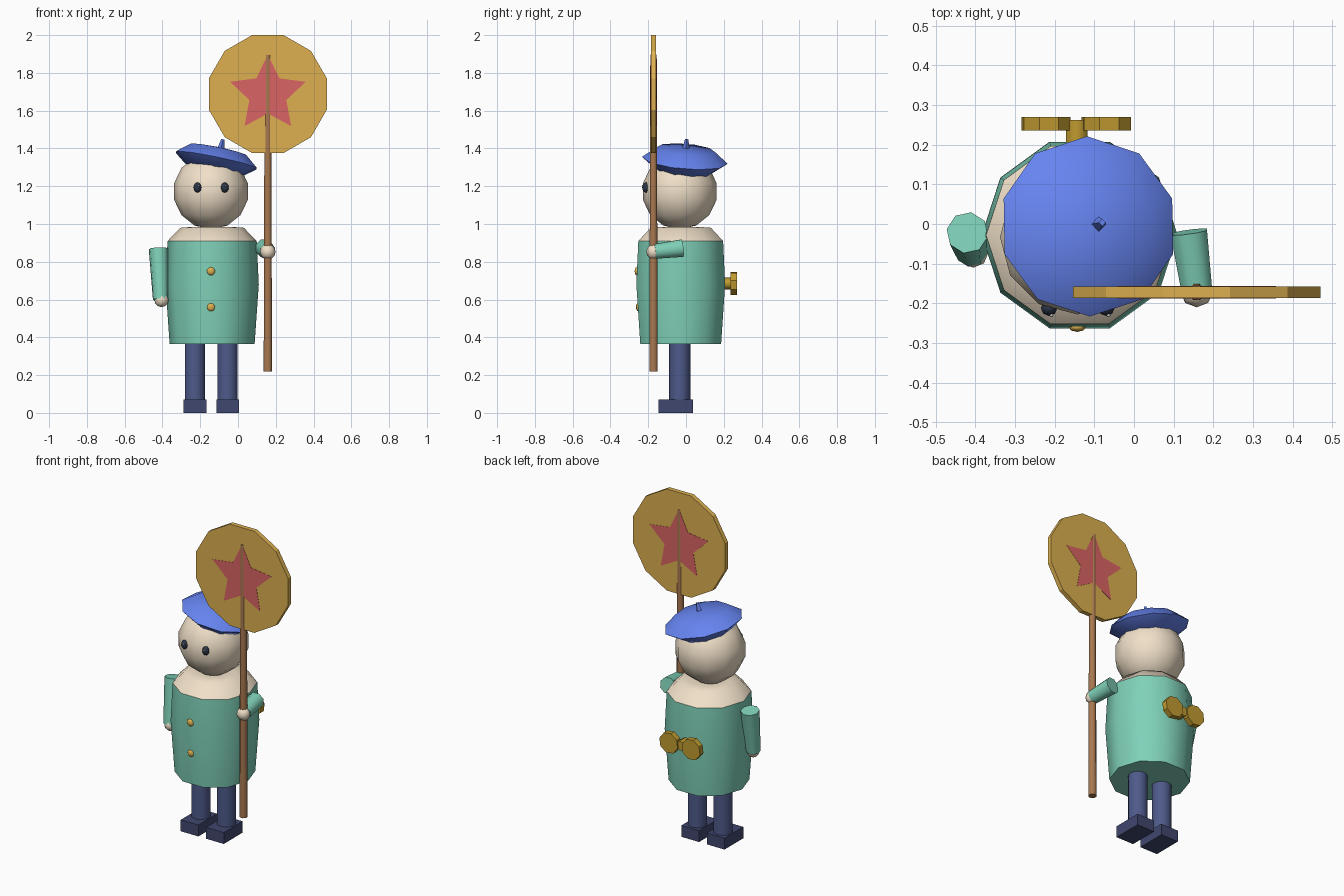
import bpy, bmesh
from math import sin, cos, pi, radians
from mathutils import Vector, Matrix, Euler

if "Cube" in bpy.data.objects:
    bpy.data.objects.remove(bpy.data.objects["Cube"])

mats = {}


def mat(name, hexcol):
    rgb = [int(hexcol[i:i + 2], 16) / 255 for i in (0, 2, 4)]
    m = bpy.data.materials.new(name)
    m.diffuse_color = [((c + 0.055) / 1.055) ** 2.4 for c in rgb] + [1]
    m.use_nodes = True
    m.node_tree.nodes["Principled BSDF"].inputs["Base Color"].default_value = m.diffuse_color
    mats[name] = m


for n, c in dict(green="7FD0B8", skin="F0E0C8", blue="6684F0", navy="4E5A8A", shoe="40476E",
                 gold="DDB050", key="C09A30", red="DB6464", wood="A87850", dark="2C3648",
                 white="FFFFFF").items():
    mat(n, c)


def finish(name, bm, m, angle=50, matrix=None):
    bmesh.ops.remove_doubles(bm, verts=bm.verts, dist=1e-5)
    bmesh.ops.recalc_face_normals(bm, faces=bm.faces)
    me = bpy.data.meshes.new(name)
    bm.to_mesh(me)
    bm.free()
    if matrix:
        me.transform(matrix)
    me.materials.append(mats[m])
    ob = bpy.data.objects.new(name, me)
    bpy.context.collection.objects.link(ob)
    if angle:
        bpy.ops.object.select_all(action='DESELECT')
        ob.select_set(True)
        bpy.context.view_layer.objects.active = ob
        bpy.ops.object.shade_smooth_by_angle(angle=radians(angle))
    return ob


def lathe(name, profile, n, m, matrix, phase=0.0, angle=50):
    """Spin (radius, height) points around z; open ends are capped."""
    bm = bmesh.new()
    rings = [[bm.verts.new((r * cos(phase + 2 * pi * i / n), r * sin(phase + 2 * pi * i / n), z))
              for i in range(n)] for r, z in profile]
    for a, b in zip(rings, rings[1:]):
        for i in range(n):
            j = (i + 1) % n
            bm.faces.new((a[i], a[j], b[j], b[i]))
    for k in (0, -1):
        if profile[k][0] > 0:
            bm.faces.new(rings[k])
    return finish(name, bm, m, angle, matrix)


def rod(name, a, b, r1, r2, n, m):
    a, d = Vector(a), Vector(b) - Vector(a)
    M = Matrix.Translation(a) @ d.to_track_quat('Z', 'Y').to_matrix().to_4x4()
    return lathe(name, [(r1, 0), (r2, d.length)], n, m, M, pi / n, 62)


def ball(name, c, size, n, rings, m):
    prof = [(abs(cos(t)) if 0 < k < rings else 0, sin(t))
            for k in range(rings + 1) for t in [-pi / 2 + pi * k / rings]]
    # an odd band count puts a flat band round the middle
    return lathe(name, prof, n, m, Matrix.Translation(c) @ Matrix.Diagonal((*size, 1)), angle=62)


def plate(name, pts, c, half, m):
    """Flat outline in xz, extruded along y."""
    bm = bmesh.new()
    f = bm.faces.new([bm.verts.new((x, -half, z)) for x, z in pts])
    ext = bmesh.ops.extrude_face_region(bm, geom=[f])
    bmesh.ops.translate(bm, vec=(0, 2 * half, 0),
                        verts=[v for v in ext['geom'] if isinstance(v, bmesh.types.BMVert)])
    return finish(name, bm, m, 0, Matrix.Translation(c))


def ngon(n, r, phase=0.0, inner=None):
    return [((r if inner is None or i % 2 == 0 else inner) * cos(phase + 2 * pi * i / n),
             (r if inner is None or i % 2 == 0 else inner) * sin(phase + 2 * pi * i / n))
            for i in range(n)]


# Coat and bare shoulders
BX, BY = -0.137, -0.028
body = Matrix.Translation((BX, BY, 0))
lathe("coat", [(0.225, 0.365), (0.247, 0.68), (0.236, 0.91)], 10, "green", body)
lathe("shoulders", [(0.236, 0.91), (0.168, 0.98), (0.1, 0.985)], 10, "skin", body)

# Legs and shoes
for side, x in (("left", -0.228), ("right", -0.055)):
    rod(side + "_leg", (x, -0.033, 0.05), (x, -0.033, 0.42), 0.056, 0.056, 10, "navy")
    bm = bmesh.new()
    bmesh.ops.create_cube(bm, size=1)
    finish(side + "_shoe", bm, "shoe", 0,
           Matrix.Translation((x, -0.054, 0.035)) @ Matrix.Diagonal((0.12, 0.182, 0.07, 1)))

# Head and eyes
ball("head", (-0.143, -0.033, 1.172), (0.2, 0.2, 0.2), 12, 7, "skin")
for side, x in (("left", -0.214), ("right", -0.07)):
    ball(side + "_eye", (x, -0.212, 1.193), (0.021, 0.02, 0.027), 8, 6, "dark")
    ball(side + "_eye_glint", (x + 0.006, -0.23, 1.203), (0.005, 0.005, 0.005), 6, 4, "white")

# Tilted beret with its stalk
tilt = Matrix.Translation((-0.115, -0.006, 1.337)) @ \
    Euler((radians(-4.7), radians(11.7), 0)).to_matrix().to_4x4()
lathe("beret", [(0, -0.066), (0.15, -0.058), (0.228, 0), (0.155, 0.058), (0, 0.072)],
      10, "blue", tilt, pi / 2, 75)
lathe("beret_stalk", [(0.022, 0.055), (0.009, 0.116)], 4, "blue",
      tilt @ Matrix.Translation((0.012, 0, 0)), 0, 30)

# Coat buttons
for i, (y, z) in enumerate(((-0.26, 0.75), (-0.253, 0.56))):
    ball(f"button_{i + 1}", (-0.143, y, z), (0.022, 0.012, 0.022), 8, 6, "gold")

# Hanging arm
rod("hanging_sleeve", (-0.42, -0.022, 0.868), (-0.41, -0.068, 0.60), 0.053, 0.041, 8, "green")
ball("hanging_hand", (-0.405, -0.072, 0.598), (0.038, 0.038, 0.038), 8, 6, "skin")

# Raised arm holding the pole
SX, SY = 0.158, -0.172
rod("raised_sleeve", (0.138, -0.02, 0.872), (0.158, -0.165, 0.855), 0.05, 0.042, 8, "green")
ball("raised_hand", (SX, SY, 0.853), (0.041, 0.038, 0.041), 8, 6, "skin")

# Sign: pole, twelve-sided board, star on both faces
rod("sign_pole", (SX, SY, 0.22), (SX, SY, 1.895), 0.024, 0.0185, 8, "wood")
plate("sign_board", ngon(12, 0.323, pi / 12), (SX, SY, 1.688), 0.014, "gold")
plate("sign_star", ngon(10, 0.21, pi / 2, 0.103), (SX, SY, 1.688), 0.0155, "red")

# Wind-up key on the back
rod("key_stem", (-0.144, 0.17, 0.685), (-0.144, 0.262, 0.685), 0.031, 0.031, 6, "key")
for side, x in (("left", -0.222), ("right", -0.07)):
    plate(side + "_key_wing", ngon(8, 0.064, pi / 12), (x, 0.253, 0.685), 0.017, "key")
